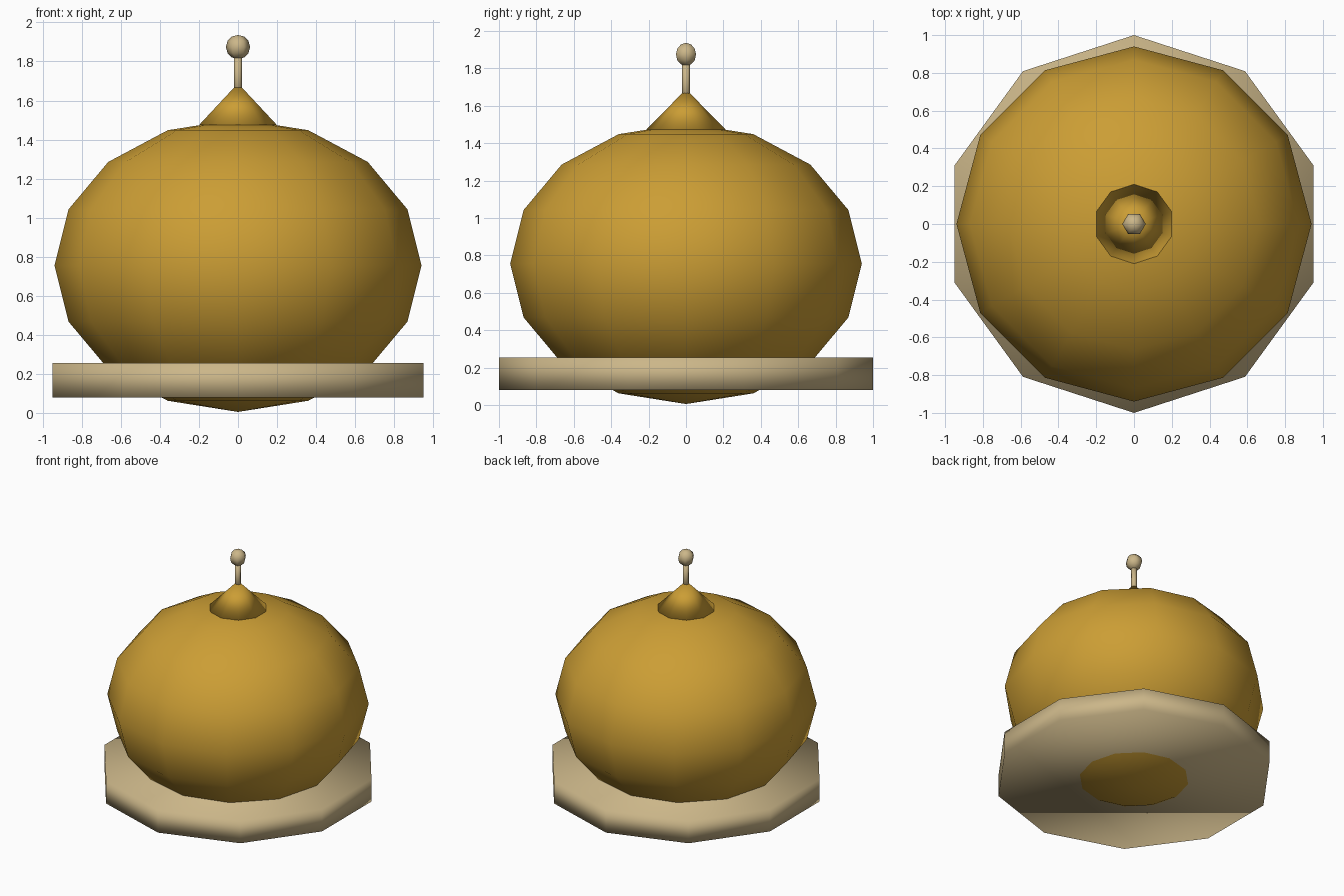
import bpy, math

if "Cube" in bpy.data.objects:
    bpy.data.objects.remove(bpy.data.objects["Cube"])


def material(name, rgb):
    m = bpy.data.materials.new(name)
    m.diffuse_color = (*rgb, 1)
    m.use_nodes = True
    m.node_tree.nodes["Principled BSDF"].inputs["Base Color"].default_value = m.diffuse_color
    return m


GOLD = material("gold", (0.60, 0.34, 0.035))
TAN = material("tan", (0.60, 0.47, 0.25))


def finish(name, mat):
    ob = bpy.context.object
    ob.name = name
    bpy.ops.object.transform_apply(location=False, rotation=True, scale=True)
    ob.data.materials.append(mat)
    bpy.ops.object.shade_smooth()
    return ob


def prism(name, sides, r1, r2, z0, z1, mat):
    # Upright cylinder or cone with a corner on the y axis
    bpy.ops.mesh.primitive_cone_add(vertices=sides, radius1=r1, radius2=r2,
                                    depth=z1 - z0, location=(0, 0, (z0 + z1) / 2))
    return finish(name, mat)


def ball(name, segments, rings, r, rz, z, turn, mat):
    bpy.ops.mesh.primitive_uv_sphere_add(segments=segments, ring_count=rings, radius=1,
                                         location=(0, 0, z), rotation=(0, 0, turn))
    bpy.context.object.scale = (r, r, rz)
    return finish(name, mat)


# Squashed round body
ball("body", 12, 8, 0.94, 0.75, 0.755, 0, GOLD)
# Wide ten-sided rim
prism("rim", 10, 1.0, 1.0, 0.08, 0.255, TAN)
# Pointed cap on the crown
prism("cap", 10, 0.21, 0.0, 1.474, 1.688, GOLD)
# Thin stem and knob
prism("stem", 8, 0.021, 0.021, 1.60, 1.84, TAN)
ball("knob", 6, 6, 0.062, 0.062, 1.874, math.pi / 6, TAN)
